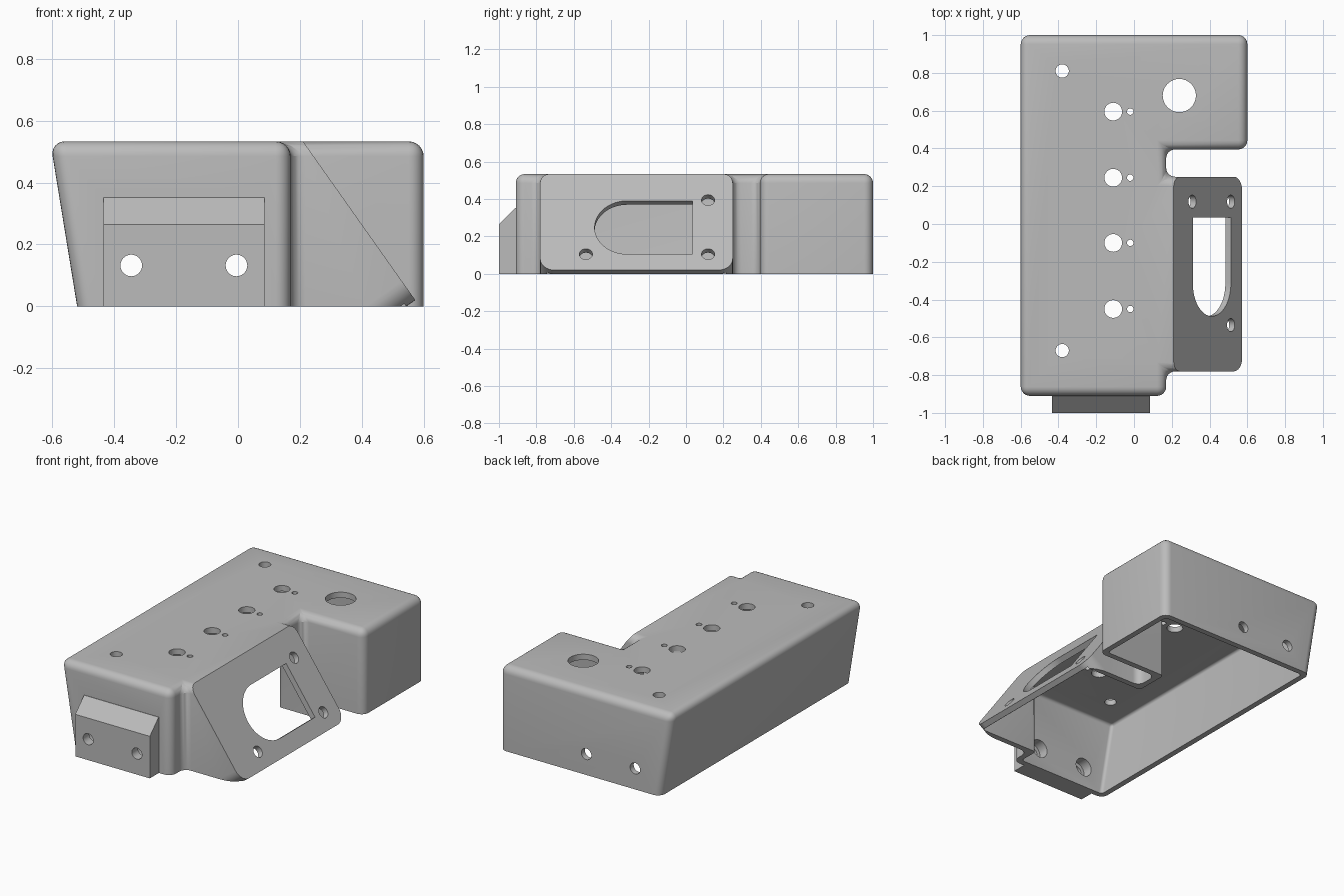
import bpy, bmesh, math
from mathutils import Matrix, Vector

cube = bpy.data.objects.get("Cube")
if cube:
    bpy.data.objects.remove(cube)

WALL = 0.036
HEIGHT = 0.533
LEAN = 0.163          # outward lean of the left wall per unit height

grey = bpy.data.materials.new("plain_grey")
grey.use_nodes = True
grey.diffuse_color = (0.5, 0.5, 0.5, 1)
grey.node_tree.nodes["Principled BSDF"].inputs["Base Color"].default_value = (0.5, 0.5, 0.5, 1)

# Frame of the sloping panel: local x along y, local y up the slope, local z outwards
tilt = math.atan2(0.577, 0.816)
c, s = math.cos(tilt), math.sin(tilt)
PANEL = Matrix(((0, -s, c, 0.573), (1, 0, 0, 0), (0, c, s, 0.02), (0, 0, 0, 1)))
UP = Matrix.Identity(4)
ALONG_Y = Matrix(((1, 0, 0, 0), (0, 0, 1, 0), (0, 1, 0, 0), (0, 0, 0, 1)))
ALONG_X = Matrix(((0, 0, 1, 0), (1, 0, 0, 0), (0, 1, 0, 0), (0, 0, 0, 1)))


def prism(name, points, low, high, frame=UP, radius=0, lean=0):
    """Extrude a flat profile; optionally lean the left wall and round all but the low rim."""
    bm = bmesh.new()
    base = bm.faces.new([bm.verts.new((x, y, low)) for x, y in points])
    grown = bmesh.ops.extrude_face_region(bm, geom=[base])["geom"]
    for v in grown:
        if isinstance(v, bmesh.types.BMVert):
            v.co.z = high
    if lean:
        for v in bm.verts:
            if v.co.x < -0.4:
                v.co.x -= lean * v.co.z
    bmesh.ops.recalc_face_normals(bm, faces=bm.faces)
    if radius:
        edges = [e for e in bm.edges if any(v.co.z > low + 0.001 for v in e.verts)]
        bmesh.ops.bevel(bm, geom=edges, offset=radius, segments=6, profile=0.5,
                        affect='EDGES', clamp_overlap=True)
    bm.transform(frame)
    bmesh.ops.recalc_face_normals(bm, faces=bm.faces)
    mesh = bpy.data.meshes.new(name)
    bm.to_mesh(mesh)
    bm.free()
    mesh.materials.append(grey)
    obj = bpy.data.objects.new(name, mesh)
    bpy.context.collection.objects.link(obj)
    return obj


def arc(cx, cy, r, start, end, n=32):
    angles = [math.radians(start + (end - start) * i / n) for i in range(n + 1)]
    return [(cx + r * math.cos(a), cy + r * math.sin(a)) for a in angles]


def circle(cx, cy, r):
    return arc(cx, cy, r, 0, 360)[:-1]


def rect(x0, x1, y0, y1):
    return [(x0, y0), (x1, y0), (x1, y1), (x0, y1)]


def combine(target, tool, operation='DIFFERENCE'):
    mod = target.modifiers.new("combine", 'BOOLEAN')
    mod.operation = operation
    mod.solver = 'EXACT'
    mod.object = tool
    bpy.context.view_layer.objects.active = target
    bpy.ops.object.modifier_apply(modifier=mod.name)
    bpy.data.objects.remove(tool)


def outline(t):
    """Plan of the housing, drawn in by t."""
    left, right, side = -0.52 + t, 0.17 - t, 0.6 - t
    front, back = -0.91 + t, 1 - t
    tab0, tab1, block = -0.78 + t, 0.25 - t, 0.395 + t
    return [(left, front), (right, front), (right, tab0), (0.75, tab0), (0.75, tab1),
            (right, tab1), (right, block), (side, block), (side, back), (left, back)]


def slope_cut(target, depth):
    combine(target, prism("slope_cutter", rect(-0.9, 0.32, -0.6, 1), depth, 0.6, PANEL))


# Outer shell with the sloping panel cut on its right side
housing = prism("housing", outline(0), 0, HEIGHT, radius=0.048, lean=LEAN)
slope_cut(housing, 0)

# Rounded lower corners of the sloping panel
r = 0.075
lower = [(-0.9, -0.3), (0.32, -0.3), (0.32, r), (0.25, r)]
lower += arc(0.25 - r, r, r, 0, -90, 8)[1:] + arc(-0.78 + r, r, r, 270, 180, 8) + [(-0.9, r)]
combine(housing, prism("corner_cutter", lower, -0.2, 0.1, PANEL))

# Mounting lug on the front wall
lug = prism("lug", [(-1, 0), (-0.89, 0), (-0.89, 0.352), (-0.912, 0.352), (-1, 0.265)],
            -0.435, 0.085, ALONG_X)
combine(housing, lug, 'UNION')

# Hollow inside, open underneath
cavity = prism("cavity", outline(WALL), -0.1, HEIGHT - WALL, radius=0.02, lean=LEAN)
slope_cut(cavity, -WALL)
combine(housing, cavity)

# Holes in the top
holes = [(-0.38, 0.81, 0.035), (-0.38, -0.67, 0.035), (0.24, 0.68, 0.088)]
for y in (0.595, 0.245, -0.1, -0.45):
    holes += [(-0.11, y, 0.047), (-0.02, y, 0.017)]
for x, y, radius in holes:
    combine(housing, prism("drill", circle(x, y, radius), 0.4, 0.7))

# Holes through the lug and the back wall, widened on the inside of the front
for x in (-0.345, -0.005):
    combine(housing, prism("drill", circle(x, 0.132, 0.035), -1.1, 1.1, ALONG_Y))
    combine(housing, prism("counterbore", circle(x, 0.132, 0.058), -0.94, -0.8, ALONG_Y))

# Round-ended window and screw holes in the sloping panel
window = [(0.035, 0.104), (0.035, 0.453)] + arc(-0.314, 0.2785, 0.1745, 90, 270)
combine(housing, prism("window_cutter", window, -0.08, 0.05, PANEL))
for y in (-0.535, 0.118):
    for v in (0.104, 0.458):
        combine(housing, prism("drill", circle(y, v, 0.035), -0.08, 0.05, PANEL))

bpy.ops.object.select_all(action='DESELECT')
housing.select_set(True)
bpy.context.view_layer.objects.active = housing
bpy.ops.object.shade_smooth_by_angle(angle=math.radians(30))
